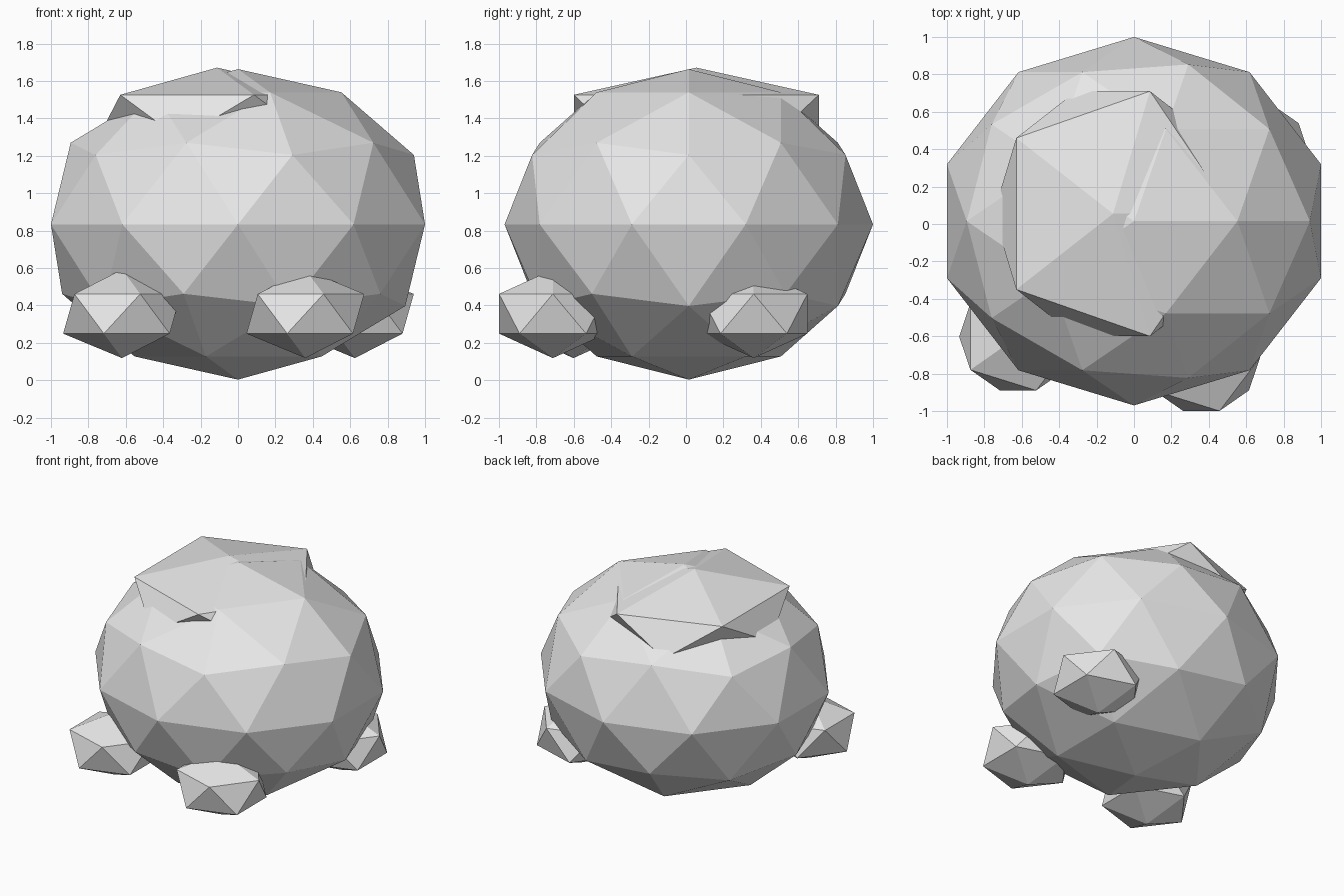
import bpy

# Remove the default cube only
cube = bpy.data.objects.get("Cube")
if cube:
    bpy.data.objects.remove(cube, do_unlink=True)

# One plain grey for the whole model
grey = bpy.data.materials.new("plain_grey")
grey.use_nodes = True
colour = (0.8, 0.8, 0.8, 1)
grey.diffuse_color = colour
bsdf = next(n for n in grey.node_tree.nodes if n.type == 'BSDF_PRINCIPLED')
bsdf.inputs["Base Color"].default_value = colour


def ball(name, centre, radii, detail):
    """Flat-shaded, stretched icosphere."""
    bpy.ops.mesh.primitive_ico_sphere_add(subdivisions=detail, radius=1, location=centre)
    obj = bpy.context.object
    obj.name = obj.data.name = name
    obj.scale = radii
    bpy.ops.object.transform_apply(location=False, rotation=False, scale=True)
    obj.data.materials.append(grey)
    bpy.ops.object.shade_flat()
    return obj


# Rounded body
ball("body", (0, 0.015, 0.833), (1.0515, 0.985, 0.83), 2)

# Flattened cap sunk into the top of the body
ball("cap", (-0.112, 0.055, 1.408), (0.715, 0.77, 0.263), 1)

# Three feet around the underside
feet = {
    "right_front_foot": (-0.62, -0.602),
    "left_front_foot": (0.36, -0.712),
    "left_back_foot": (0.625, 0.362),
}
for name, (x, y) in feet.items():
    ball(name, (x, y, 0.355), (0.352, 0.338, 0.237), 1)
